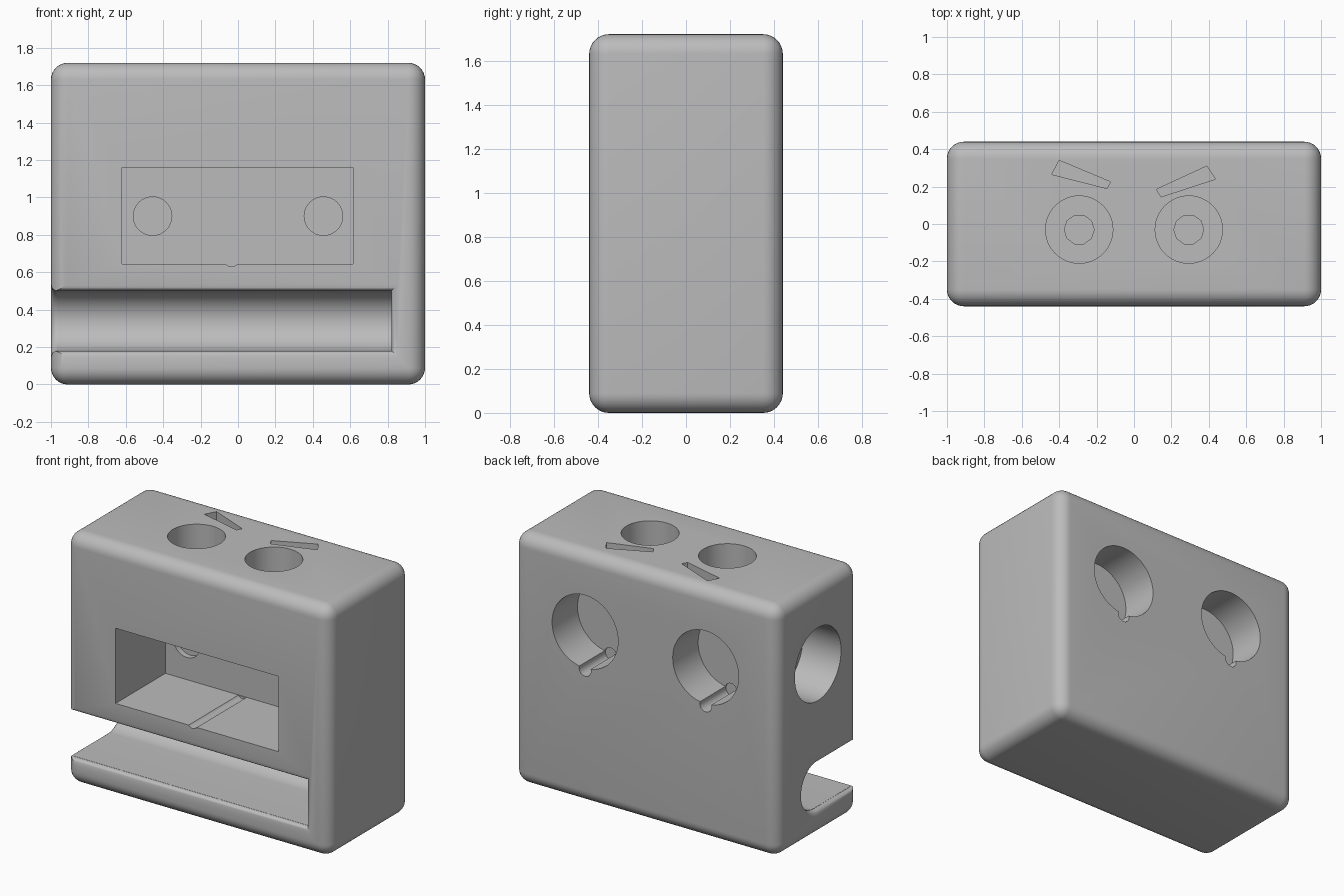
import bpy, bmesh, math
from mathutils import Vector

if "Cube" in bpy.data.objects:
    bpy.data.objects.remove(bpy.data.objects["Cube"], do_unlink=True)

W, D, H = 2.0, 0.88, 1.72
FRONT, BACK, LEFT_END = -D / 2, D / 2, -W / 2

grey = bpy.data.materials.new("plain grey")
grey.use_nodes = True
grey.diffuse_color = (0.5, 0.5, 0.5, 1)
grey.node_tree.nodes["Principled BSDF"].inputs["Base Color"].default_value = (0.5, 0.5, 0.5, 1)


def make_object(name, bm):
    bmesh.ops.recalc_face_normals(bm, faces=bm.faces[:])
    mesh = bpy.data.meshes.new(name)
    bm.to_mesh(mesh)
    bm.free()
    mesh.materials.append(grey)
    obj = bpy.data.objects.new(name, mesh)
    bpy.context.collection.objects.link(obj)
    return obj


def loft(name, sections):
    """Closed solid through a list of matching point loops."""
    bm = bmesh.new()
    loops = [[bm.verts.new(p) for p in s] for s in sections]
    n = len(loops[0])
    for a, b in zip(loops, loops[1:]):
        for i in range(n):
            j = (i + 1) % n
            bm.faces.new((a[i], a[j], b[j], b[i]))
    bm.faces.new(loops[0])
    bm.faces.new(loops[-1])
    return make_object(name, bm)


def carve(cutter):
    """Subtract a cutter from the block, then discard it."""
    cutter.hide_render = True
    mod = block.modifiers.new(cutter.name, "BOOLEAN")
    mod.operation, mod.solver, mod.object = "DIFFERENCE", "EXACT", cutter
    bpy.context.view_layer.objects.active = block
    bpy.ops.object.modifier_apply(modifier=mod.name)
    bpy.data.objects.remove(cutter, do_unlink=True)


def bore(name, axis, start, end, u, v, r, sides=48):
    """Round hole along an axis; u, v are the other two coordinates in order."""
    def ring(t):
        pts = []
        for i in range(sides):
            a = math.tau * i / sides
            p = [u + r * math.cos(a), v + r * math.sin(a)]
            p.insert("xyz".index(axis), t)
            pts.append(Vector(p))
        return pts
    carve(loft(name, [ring(start), ring(end)]))


# Rounded block
bm = bmesh.new()
bmesh.ops.create_cube(bm, size=1)
bmesh.ops.scale(bm, vec=(W, D, H), verts=bm.verts[:])
bmesh.ops.translate(bm, vec=(0, 0, H / 2), verts=bm.verts[:])
bmesh.ops.bevel(bm, geom=bm.edges[:], offset=0.09, offset_type="OFFSET",
                segments=8, profile=0.5, affect="EDGES")
block = make_object("holder_block", bm)

# Lower groove: round at the back, open at the front and one end
GZ, GR, G_END, LIP = 0.34, 0.16, 0.82, 0.035


def groove_section(x, grow=0):
    r = GR + grow
    arc = [(x, r * math.cos(a), GZ + r * math.sin(a))
           for a in (math.pi * (i / 24 - 0.5) for i in range(25))]
    return arc + [(x, -0.6, GZ + r), (x, -0.6, GZ - r)]


def lip_section(y, grow):
    x0, x1, z0, z1 = -1.2, G_END + grow, GZ - GR - grow, GZ + GR + grow
    return [(x0, y, z0), (x1, y, z0), (x1, y, z1), (x0, y, z1)]


def flare(depth):
    return LIP - math.sqrt(max(0, LIP ** 2 - (LIP - depth) ** 2)) + 0.001


steps = [LIP * i / 6 for i in range(7)]
carve(loft("groove", [groove_section(-1.2), groove_section(G_END)]))
carve(loft("groove_front_lip", [lip_section(FRONT - 0.1, LIP)]
           + [lip_section(FRONT + t, flare(t)) for t in steps]))
carve(loft("groove_end_lip", [groove_section(LEFT_END - 0.1, LIP)]
           + [groove_section(LEFT_END + t, flare(t)) for t in steps]))

# Front cavity with a thin channel in its floor
CAVITY_BACK = 0.10
carve(loft("front_cavity", [
    [(-0.62, y, 0.645), (0.615, y, 0.645), (0.615, y, 1.16), (-0.62, y, 1.16)]
    for y in (-0.6, CAVITY_BACK)]))
bore("floor_channel", "y", -0.6, CAVITY_BACK - 0.004, -0.035, 0.67, 0.04, 24)

# Round pocket in the end above the groove
bore("end_pocket", "x", -1.2, -0.71, 0, 1.18, 0.25)

# Paired holes in the back, the cavity wall and the top
for side, name in ((-1, "right"), (1, "left")):
    x = side * 0.457
    bore(name + "_back_pocket", "y", 0.6, 0.165, x, 1.18, 0.25)
    bore(name + "_back_notch", "y", 0.6, 0.155, x, 0.92, 0.045, 24)
    bore(name + "_cavity_recess", "y", 0.05, 0.14, x, 0.9, 0.103, 32)
    bore(name + "_top_hole", "z", 1.9, 1.32, side * 0.293, -0.03, 0.18)
    bore(name + "_top_inner_hole", "z", 1.4, 1.1, side * 0.293, -0.03, 0.08, 10)

# Slanted slots in the top
slots = {
    "right_slot": [(-0.40, 0.34), (-0.44, 0.265), (-0.145, 0.19), (-0.125, 0.225)],
    "left_slot": [(0.39, 0.31), (0.435, 0.24), (0.145, 0.145), (0.12, 0.185)],
}
for name, outline in slots.items():
    carve(loft(name, [[(x, y, z) for x, y in outline] for z in (1.9, H - 0.15)]))

# Smooth rounds with crisp hole edges
bpy.ops.object.select_all(action="DESELECT")
block.select_set(True)
bpy.context.view_layer.objects.active = block
bpy.ops.object.shade_smooth_by_angle(angle=math.radians(30))
